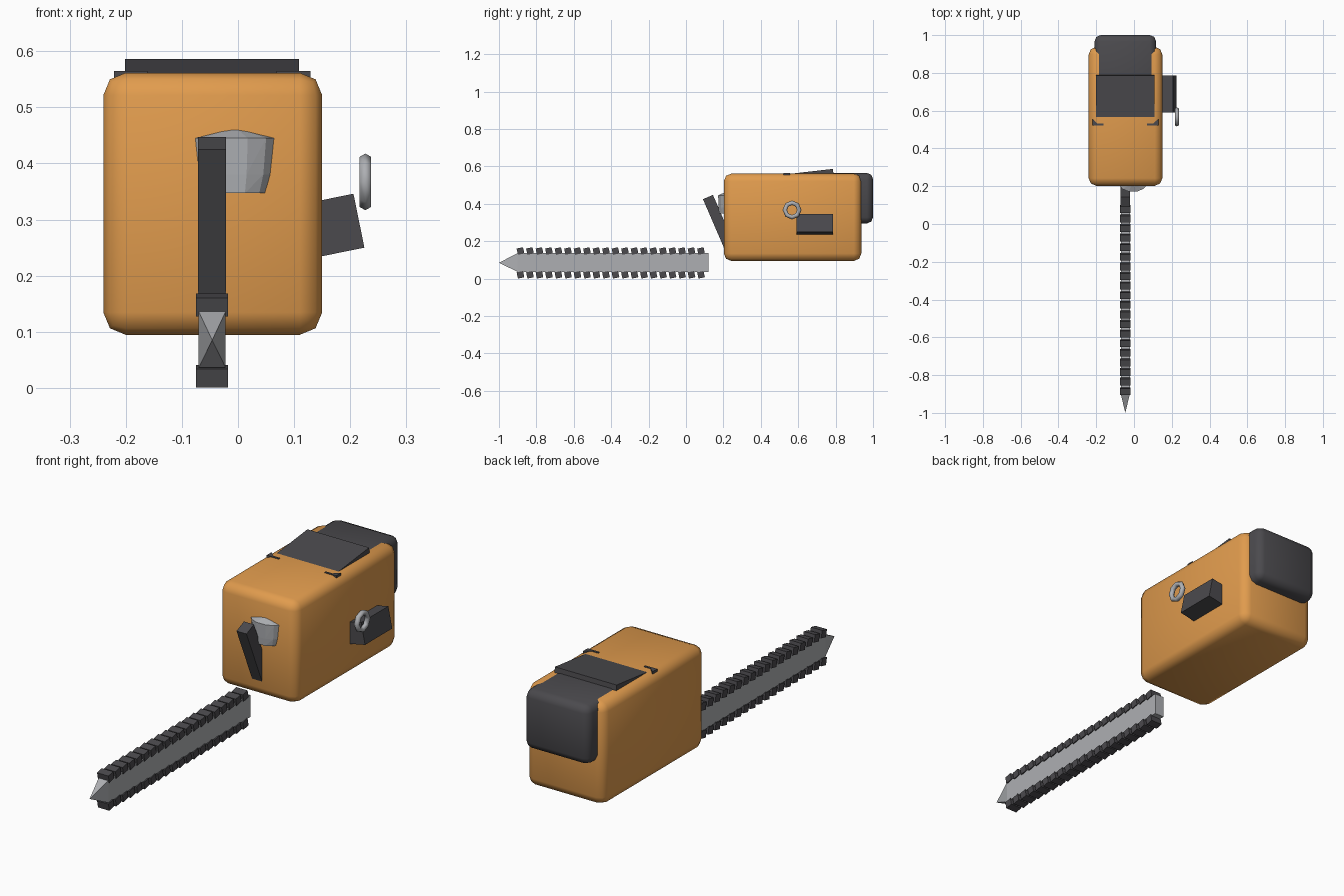
import bpy, bmesh
from math import radians, atan2, hypot
from mathutils import Matrix, Vector

if "Cube" in bpy.data.objects:
    bpy.data.objects.remove(bpy.data.objects["Cube"])

CX = -0.046  # centre line of the saw body


def material(name, rgb):
    m = bpy.data.materials.new(name)
    m.diffuse_color = (*rgb, 1)
    m.use_nodes = True
    m.node_tree.nodes["Principled BSDF"].inputs["Base Color"].default_value = m.diffuse_color
    return m


ORANGE = material("orange_casing", (0.75, 0.33, 0.075))
DARK = material("dark_plastic", (0.07, 0.068, 0.075))
STEEL = material("steel", (0.42, 0.43, 0.45))


def finish(name, bm, mat):
    bmesh.ops.recalc_face_normals(bm, faces=bm.faces[:])
    me = bpy.data.meshes.new(name)
    bm.to_mesh(me)
    bm.free()
    me.materials.append(mat)
    ob = bpy.data.objects.new(name, me)
    bpy.context.collection.objects.link(ob)
    return ob


def add_box(bm, centre, size, rot=(0, "X")):
    m = (Matrix.Translation(centre) @ Matrix.Rotation(radians(rot[0]), 4, rot[1])
         @ Matrix.Diagonal((*size, 1)))
    bmesh.ops.create_cube(bm, size=1, matrix=m)


def box(name, centre, size, mat, rot=(0, "X")):
    bm = bmesh.new()
    add_box(bm, centre, size, rot)
    return finish(name, bm, mat)


def hull(name, pts, mat):
    bm = bmesh.new()
    for p in pts:
        bm.verts.new(p)
    bmesh.ops.convex_hull(bm, input=bm.verts[:])
    return finish(name, bm, mat)


def rounded(ob, width):
    b = ob.modifiers.new("bevel", "BEVEL")
    b.width, b.segments = width, 2
    for p in ob.data.polygons:
        p.use_smooth = True


# Rounded casing and rear grip block
rounded(box("motor_casing", (-0.045, 0.57, 0.328), (0.39, 0.735, 0.467), ORANGE), 0.04)
rounded(box("rear_block", (CX, 0.80, 0.43), (0.326, 0.40, 0.27), DARK), 0.033)

# Sloping cover plate on top
box("top_plate", (CX, 0.668, 0.558), (0.31, 0.24, 0.03), DARK, (6.5, "X"))

# Small corner brackets just breaking through the top
for side, name in ((-1, "left_bracket"), (1, "right_bracket")):
    bm = bmesh.new()
    outline = ((0.175, 0.557), (0.148, 0.532), (0.115, 0.532), (0.115, 0.522), (0.175, 0.522))
    f = bm.faces.new([bm.verts.new((CX + side * x, y, 0.54)) for x, y in outline])
    ext = bmesh.ops.extrude_face_region(bm, geom=[f])
    bmesh.ops.translate(bm, vec=(0, 0, 0.0245),
                        verts=[v for v in ext["geom"] if isinstance(v, bmesh.types.BMVert)])
    finish(name, bm, DARK)

# Tilted starter housing on the right side
tilt = 11.5
axis = Matrix.Rotation(radians(tilt), 3, "Y")
outer = Vector((0.2155, 0.688, 0.298))
box("starter_housing", outer + axis @ Vector((-0.06, 0, 0)) * 1 + Vector((0, 0, -0.024)),
    (0.12, 0.195, 0.098), DARK, (-tilt, "Y"))

# Pull ring
bpy.ops.mesh.primitive_torus_add(location=(0.227, 0.567, 0.367), rotation=(0, radians(90), 0),
                                 major_segments=8, minor_segments=6,
                                 major_radius=0.0385, minor_radius=0.012)
ring = bpy.context.object
ring.name = "pull_ring"
ring.data.materials.append(STEEL)
for p in ring.data.polygons:
    p.use_smooth = True

# Exhaust bulge on the front
pts = [(-0.006, 0.215, 0.465)]
for z, w, d in ((0.445, 0.078, 0.172), (0.38, 0.071, 0.174), (0.347, 0.061, 0.176)):
    for k, y in ((1, 0.212), (0.72, d + 0.014), (0.3, d)):
        pts += [(-0.006 + s * w * k, y, z) for s in (-1, 1)]
hull("exhaust", pts, STEEL)

# Leaning hand guard
top, foot = Vector((CX, 0.1175, 0.436)), Vector((CX, 0.24, 0.152))
d = foot - top
mid = (top + foot) / 2
box("hand_guard", mid, (0.05, 0.058, hypot(d.y, d.z)), DARK,
    (90 - abs(atan2(d.z, d.y)) * 57.29578, "X"))

# Guide bar with pyramid tip
corners = [(CX + sx * 0.024, 0.086 + sz * 0.05) for sx in (-1, 1) for sz in (-1, 1)]
hull("guide_bar", [(x, y, z) for x, z in corners for y in (0.12, -0.9)]
     + [(CX, -1.0, 0.085)], STEEL)

# Chain teeth along both edges
bm = bmesh.new()
for i in range(20):
    for z in (0.1475, 0.0205):
        add_box(bm, (CX, -0.885 + i * 0.0508, z), (0.057, 0.035, 0.034), (12, "X"))
finish("chain_teeth", bm, DARK)
